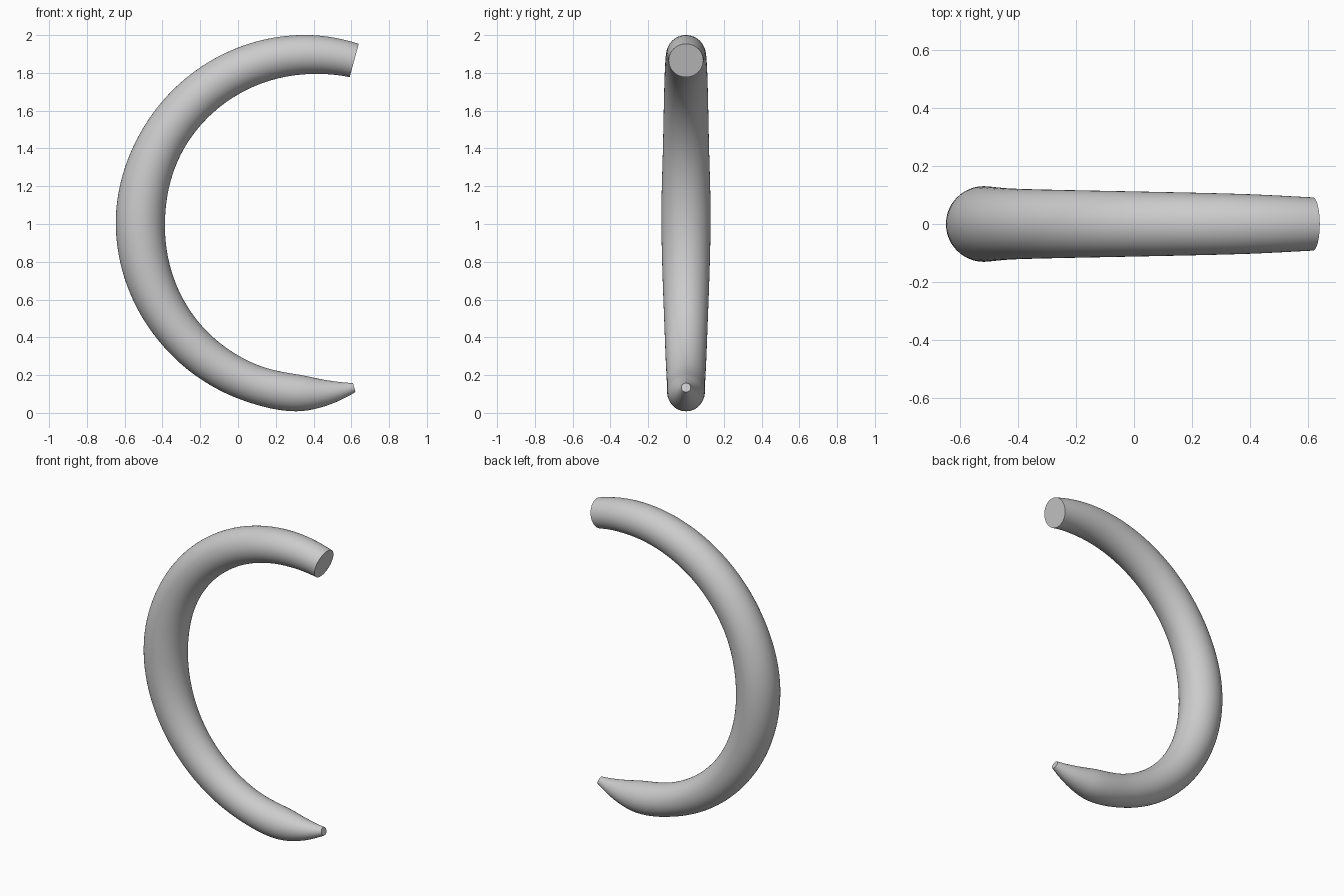
import bpy, bmesh, math
from mathutils import Vector

cube = bpy.data.objects.get("Cube")
if cube:
    bpy.data.objects.remove(cube, do_unlink=True)

ARC_CENTRE = Vector((0.38, 0, 1.0))
ARC_RADIUS = 0.897
SIDES, STEPS = 48, 120

# Tube radius against the angle along the arc, from blunt end to narrow tip
PROFILE = [(74.8, 0.0915), (90, 0.103), (115, 0.112), (150, 0.121),
           (180, 0.130), (222, 0.112), (250, 0.101), (266, 0.097),
           (275, 0.070), (285.2, 0.025)]


def slope(i):
    a, b = PROFILE[max(i - 1, 0)], PROFILE[min(i + 1, len(PROFILE) - 1)]
    return (b[1] - a[1]) / (b[0] - a[0])


def tube_radius(angle):
    """Smooth cubic interpolation of the profile."""
    i = max(k for k in range(len(PROFILE) - 1) if PROFILE[k][0] <= angle or k == 0)
    (a, ra), (b, rb) = PROFILE[i], PROFILE[i + 1]
    w = b - a
    t = (angle - a) / w
    return ((2*t**3 - 3*t**2 + 1) * ra + (t**3 - 2*t**2 + t) * w * slope(i)
            + (3*t**2 - 2*t**3) * rb + (t**3 - t**2) * w * slope(i + 1))


# Curved horn: rings swept round the arc, closed with flat ends
bm = bmesh.new()
rings = []
start, end = PROFILE[0][0], PROFILE[-1][0]
for s in range(STEPS + 1):
    angle = start + (end - start) * s / STEPS
    a = math.radians(angle)
    outward = Vector((math.cos(a), 0, math.sin(a)))
    r = tube_radius(angle)
    ring = []
    for k in range(SIDES):
        p = math.tau * k / SIDES
        offset = outward * (ARC_RADIUS + r * math.cos(p))
        ring.append(bm.verts.new(ARC_CENTRE + offset + Vector((0, r * math.sin(p), 0))))
    rings.append(ring)
for lower, upper in zip(rings, rings[1:]):
    for k in range(SIDES):
        n = (k + 1) % SIDES
        bm.faces.new((lower[k], lower[n], upper[n], upper[k]))
bm.faces.new(rings[0])
bm.faces.new(rings[-1])
bmesh.ops.recalc_face_normals(bm, faces=bm.faces)

mesh = bpy.data.meshes.new("curved_horn")
bm.to_mesh(mesh)
bm.free()
horn = bpy.data.objects.new("curved_horn", mesh)
bpy.context.collection.objects.link(horn)

# Plain grey material
grey = bpy.data.materials.new("plain grey")
grey.use_nodes = True
colour = (0.6, 0.6, 0.6, 1)
grey.diffuse_color = colour
grey.node_tree.nodes["Principled BSDF"].inputs["Base Color"].default_value = colour
mesh.materials.append(grey)

# Smooth sides with sharp rims at the ends
bpy.ops.object.select_all(action="DESELECT")
horn.select_set(True)
bpy.context.view_layer.objects.active = horn
bpy.ops.object.shade_smooth_by_angle(angle=math.radians(40))
